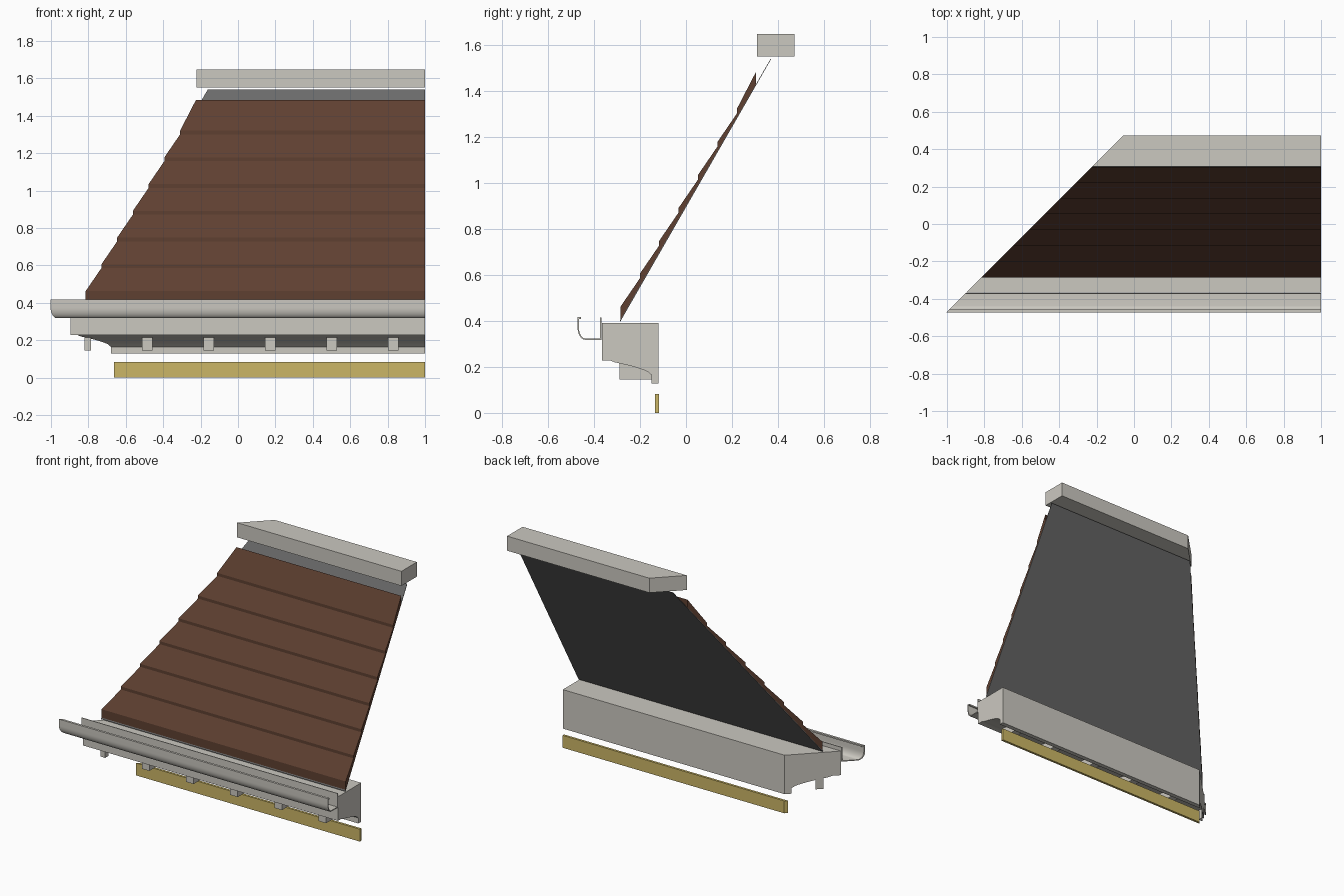
import bpy, bmesh, math

if "Cube" in bpy.data.objects:
    bpy.data.objects.remove(bpy.data.objects["Cube"])

RIGHT = 1.0        # straight end of the section
MITRE = 0.53       # the left end is cut at 45 degrees: x = y - MITRE


def material(name, hex_code):
    def lin(c):
        return c / 12.92 if c <= 0.04045 else ((c + 0.055) / 1.055) ** 2.4
    m = bpy.data.materials.new(name)
    rgb = [lin(int(hex_code[i:i + 2], 16) / 255) for i in (0, 2, 4)]
    m.diffuse_color = (*rgb, 1)
    m.use_nodes = True
    m.node_tree.nodes["Principled BSDF"].inputs["Base Color"].default_value = m.diffuse_color
    return m


stone = material("pale stone", "CBC8C0")
brown = material("brown shingle", "5F4031")
grey = material("dark grey sheet", "6A6A6A")
gold = material("gold trim", "CBB666")


def prism(name, bottom, top, mat):
    """Closed solid between two matching rings of points."""
    bm = bmesh.new()
    a = [bm.verts.new(p) for p in bottom]
    b = [bm.verts.new(p) for p in top]
    n = len(a)
    bm.faces.new(a)
    bm.faces.new(b[::-1])
    for i in range(n):
        j = (i + 1) % n
        bm.faces.new((a[j], a[i], b[i], b[j]))
    bmesh.ops.recalc_face_normals(bm, faces=bm.faces)
    me = bpy.data.meshes.new(name)
    bm.to_mesh(me)
    bm.free()
    me.materials.append(mat)
    ob = bpy.data.objects.new(name, me)
    bpy.context.collection.objects.link(ob)
    return ob


def mitred(name, profile, mat):
    """Sweep a (y, z) profile from the mitre to the straight end."""
    return prism(name, [(y - MITRE, y, z) for y, z in profile],
                 [(RIGHT, y, z) for y, z in profile], mat)


def smooth(ob):
    bpy.ops.object.select_all(action='DESELECT')
    ob.select_set(True)
    bpy.context.view_layer.objects.active = ob
    bpy.ops.object.shade_smooth_by_angle(angle=math.radians(35))


def box(y0, y1, z0, z1):
    return [(y0, z0), (y1, z0), (y1, z1), (y0, z1)]


# ridge cap and bottom trim board
mitred("ridge_cap", box(0.308, 0.472, 1.55, 1.648), stone)
mitred("trim_board", box(-0.134, -0.118, 0, 0.083), gold)

# sloping roof sheet
mitred("roof_sheet", [(-0.287, 0.395), (0.371, 1.54), (0.368, 1.54), (-0.287, 0.402)], grey)

# overlapping shingle courses as one stepped profile
steps = [(-0.285, 0.404)]
for i in range(7):
    y, z = -0.285 + 0.0843 * i, 0.462 + 0.1432 * i
    steps += [(y, z), (y + 0.0843, z + 0.1432 - (0.02 if i < 6 else -0.02))]
steps.append((0.305, 1.43))
mitred("shingle_courses", steps, brown)

# cornice with a coved underside
cove = [(-0.15 - 0.16 * t, 0.165 + 0.055 * t ** 0.6) for t in (i / 10 for i in range(11))]
cornice = [(-0.366, 0.39), (-0.12, 0.39), (-0.12, 0.128), (-0.15, 0.128)] + cove + \
          [(-0.33, 0.228), (-0.366, 0.228)]
smooth(mitred("cornice", cornice, stone))

# gutter: thin open trough with a rolled front lip
arc = [math.radians(180 + 90 * i / 10) for i in range(11)]
outer = [(-0.438 + 0.034 * math.cos(a), 0.374 + 0.056 * math.sin(a)) for a in arc]
inner = [(-0.438 + 0.028 * math.cos(a), 0.374 + 0.050 * math.sin(a)) for a in arc]
gutter = [(-0.457, 0.417), (-0.472, 0.417)] + outer + \
         [(-0.368, 0.318), (-0.368, 0.415), (-0.373, 0.415), (-0.373, 0.324)] + \
         inner[::-1] + [(-0.466, 0.408), (-0.457, 0.408)]
smooth(mitred("gutter", gutter, stone))

# evenly spaced brackets below the cornice
for i in range(5):
    x = -0.484 + 0.3285 * i
    prism(f"bracket_{i + 1}", [(x - 0.028, y, z) for y, z in box(-0.29, -0.15, 0.145, 0.22)],
          [(x + 0.028, y, z) for y, z in box(-0.29, -0.15, 0.145, 0.22)], stone)

# corner bracket, cut off by the mitre
tri = [(-0.82, -0.29), (-0.785, -0.29), (-0.785, -0.255)]
prism("corner_bracket", [(x, y, 0.145) for x, y in tri], [(x, y, 0.222) for x, y in tri], stone)
